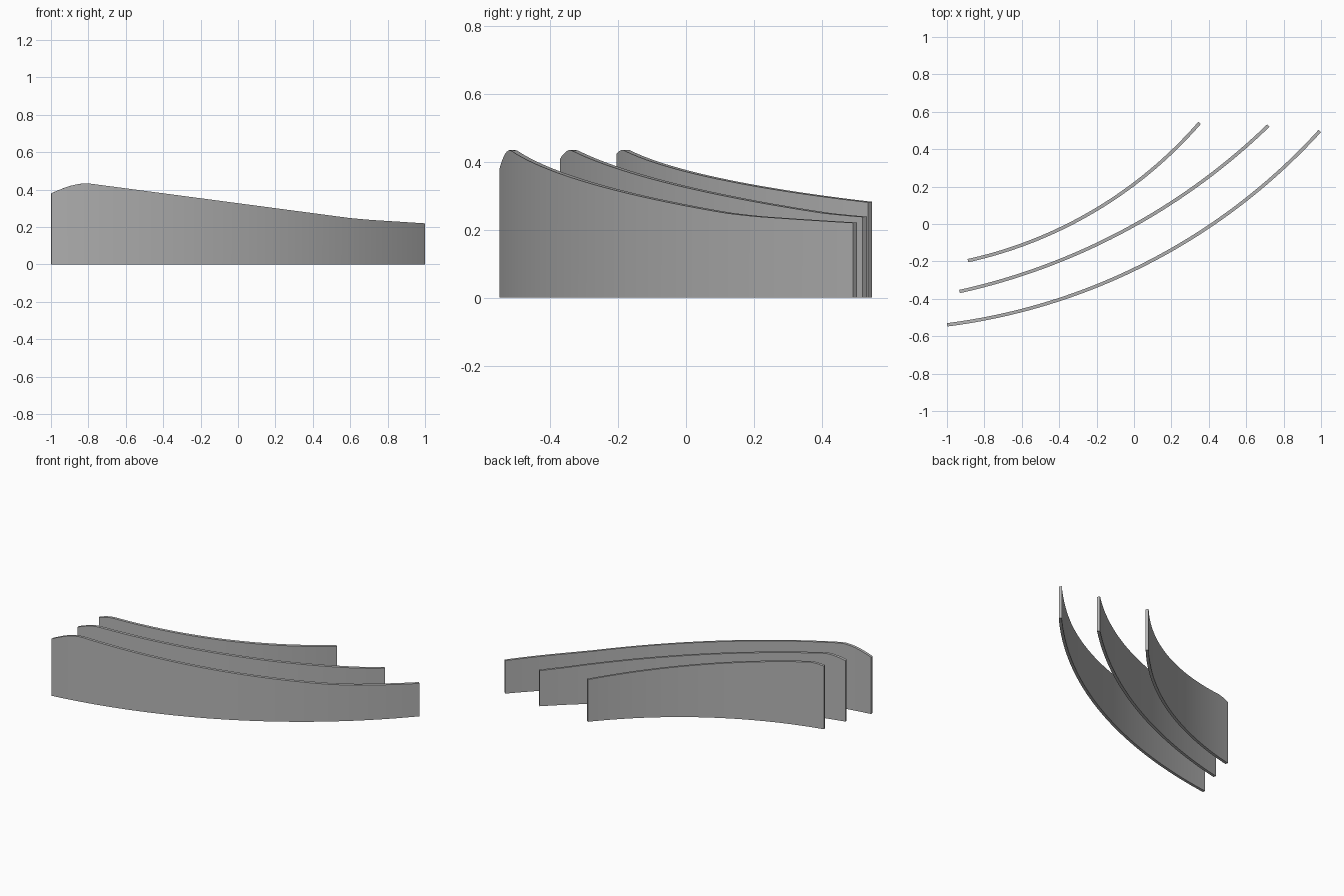
import bpy, bmesh, math
from mathutils import Vector

cube = bpy.data.objects.get("Cube")
if cube:
    bpy.data.objects.remove(cube, do_unlink=True)

THICKNESS = 0.018
SEGMENTS = 64

grey = bpy.data.materials.new("plain grey")
grey.use_nodes = True
colour = (0.46, 0.46, 0.46, 1)
grey.diffuse_color = colour
grey.node_tree.nodes["Principled BSDF"].inputs["Base Color"].default_value = colour

# Shared top edge: rounded rise, long straight slope, gentle tail
TOP = [(-1, 0.38), (-0.95, 0.402), (-0.9, 0.42), (-0.85, 0.431), (-0.81, 0.435),
       (0.6, 0.248), (0.7, 0.239), (1, 0.22)]


def top_height(x):
    x = min(max(x, -1), 1)
    for (x0, z0), (x1, z1) in zip(TOP, TOP[1:]):
        if x <= x1:
            return z0 + (z1 - z0) * (x - x0) / (x1 - x0)


def curved_wall(name, start, end, sag):
    """Thin wall along a circular arc that bulges to the right of its chord."""
    start, end = Vector(start), Vector(end)
    chord = end - start
    half = 2 * math.atan(2 * sag / chord.length)
    radius = chord.length / (2 * math.sin(half))
    along = chord.normalized()
    bulge = Vector((along.y, -along.x))
    centre = (start + end) / 2 - bulge * (radius - sag)

    bm = bmesh.new()
    rings = []
    for i in range(SEGMENTS + 1):
        a = half * (2 * i / SEGMENTS - 1)
        out = bulge * math.cos(a) + along * math.sin(a)
        outer = centre + out * (radius + THICKNESS / 2)
        inner = centre + out * (radius - THICKNESS / 2)
        rings.append([bm.verts.new((p.x, p.y, z)) for p, z in (
            (outer, 0), (outer, top_height(outer.x)),
            (inner, top_height(inner.x)), (inner, 0))])
    for a, b in zip(rings, rings[1:]):
        for k in range(4):
            n = (k + 1) % 4
            bm.faces.new((a[k], b[k], b[n], a[n]))
    bm.faces.new(rings[0])
    bm.faces.new(rings[-1])
    bmesh.ops.recalc_face_normals(bm, faces=bm.faces)

    mesh = bpy.data.meshes.new(name)
    bm.to_mesh(mesh)
    bm.free()
    mesh.materials.append(grey)
    wall = bpy.data.objects.new(name, mesh)
    bpy.context.collection.objects.link(wall)
    bpy.ops.object.select_all(action='DESELECT')
    wall.select_set(True)
    bpy.context.view_layer.objects.active = wall
    bpy.ops.object.shade_smooth_by_angle(angle=math.radians(30))


curved_wall("front_wall", (-0.999, -0.539), (0.993, 0.497), 0.2)
curved_wall("middle_wall", (-0.933, -0.361), (0.718, 0.526), 0.13)
curved_wall("back_wall", (-0.888, -0.196), (0.351, 0.541), 0.116)
